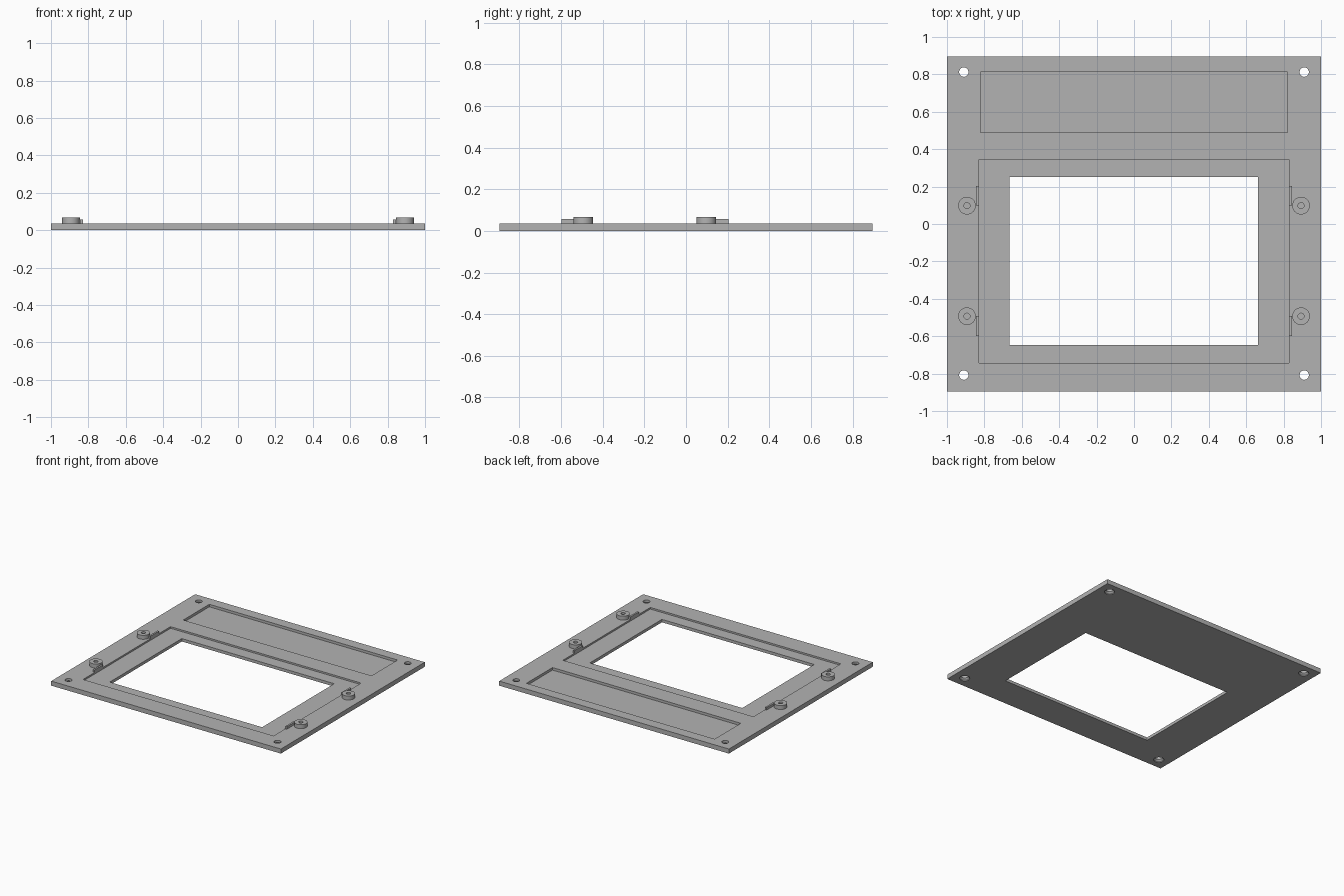
import bpy
import bmesh
import math
from mathutils import Matrix, Vector

if "Cube" in bpy.data.objects:
    bpy.data.objects.remove(bpy.data.objects["Cube"], do_unlink=True)

TOP = 0.036          # upper face of the plate
BOSS_TOP = 0.067
CLIP_TOP = 0.056

grey = bpy.data.materials.new("plain grey")
grey.use_nodes = True
grey.diffuse_color = (0.45, 0.45, 0.45, 1)
grey.node_tree.nodes["Principled BSDF"].inputs["Base Color"].default_value = (0.45, 0.45, 0.45, 1)


def finish(name, bm):
    bmesh.ops.recalc_face_normals(bm, faces=bm.faces)
    mesh = bpy.data.meshes.new(name)
    bm.to_mesh(mesh)
    bm.free()
    mesh.materials.append(grey)
    obj = bpy.data.objects.new(name, mesh)
    bpy.context.collection.objects.link(obj)
    return obj


def box(name, x0, x1, y0, y1, z0, z1):
    bm = bmesh.new()
    size = Matrix.Diagonal((x1 - x0, y1 - y0, z1 - z0, 1))
    centre = Matrix.Translation(((x0 + x1) / 2, (y0 + y1) / 2, (z0 + z1) / 2))
    bmesh.ops.create_cube(bm, size=1, matrix=centre @ size)
    return finish(name, bm)


def lathe(name, profile, x, y, closed=False, steps=32):
    """Turn a (radius, height) profile around a vertical axis at x, y."""
    bm = bmesh.new()
    verts = [bm.verts.new((x + r, y, z)) for r, z in profile]
    edges = [bm.edges.new(pair) for pair in zip(verts, verts[1:])]
    if closed:
        edges.append(bm.edges.new((verts[-1], verts[0])))
    bmesh.ops.spin(bm, geom=verts + edges, cent=Vector((x, y, 0)), axis=(0, 0, 1),
                   angle=math.tau, steps=steps, use_duplicate=False)
    bmesh.ops.remove_doubles(bm, verts=bm.verts, dist=0.0001)
    return finish(name, bm)


def smooth(obj):
    bpy.ops.object.select_all(action="DESELECT")
    obj.select_set(True)
    bpy.context.view_layer.objects.active = obj
    bpy.ops.object.shade_smooth_by_angle(angle=math.radians(30))


# Base plate with window, shallow ledge around it, and long rear pocket
plate = box("base_plate", -1, 1, -0.895, 0.895, 0, TOP)
cutters = [
    box("window_cutter", -0.665, 0.663, -0.647, 0.25, -0.1, 0.1),
    box("ledge_cutter", -0.83, 0.83, -0.742, 0.346, TOP - 0.013, 0.1),
    box("pocket_cutter", -0.82, 0.82, 0.49, 0.814, TOP - 0.02, 0.1),
]

# Countersunk screw holes in the corners
screw_profile = [(0, -0.01), (0.037, -0.01), (0.037, 0.006), (0.025, 0.018), (0.025, 0.1), (0, 0.1)]
for x in (-0.91, 0.91):
    for y in (-0.808, 0.812):
        cutters.append(lathe("screw_hole_cutter", screw_profile, x, y))

for cutter in cutters:
    cutter.hide_render = True
    mod = plate.modifiers.new("cut", "BOOLEAN")
    mod.operation = "DIFFERENCE"
    mod.solver = "EXACT"
    mod.object = cutter

# Bake the cuts and drop the helpers
bpy.context.view_layer.update()
evaluated = plate.evaluated_get(bpy.context.evaluated_depsgraph_get())
cut_mesh = bpy.data.meshes.new_from_object(evaluated)
plate.modifiers.clear()
plate.data = cut_mesh
cut_mesh.materials.clear()
cut_mesh.materials.append(grey)
for cutter in cutters:
    bpy.data.objects.remove(cutter, do_unlink=True)
smooth(plate)

# Hollow round bosses, each with a thin locating rib on its inner side
boss_profile = [(0.016, TOP - 0.002), (0.047, TOP - 0.002), (0.047, BOSS_TOP), (0.016, BOSS_TOP)]
for side, s in (("left", 1), ("right", -1)):
    for end, y, d in (("front", -0.493, -1), ("rear", 0.098, 1)):
        boss = lathe(f"{end}_{side}_boss", boss_profile, s * 0.893, y, closed=True)
        smooth(boss)
        xs = sorted((s * 0.83, s * 0.844))
        ys = sorted((y, y + d * 0.105))
        box(f"{end}_{side}_rib", *xs, *ys, TOP - 0.002, CLIP_TOP)
